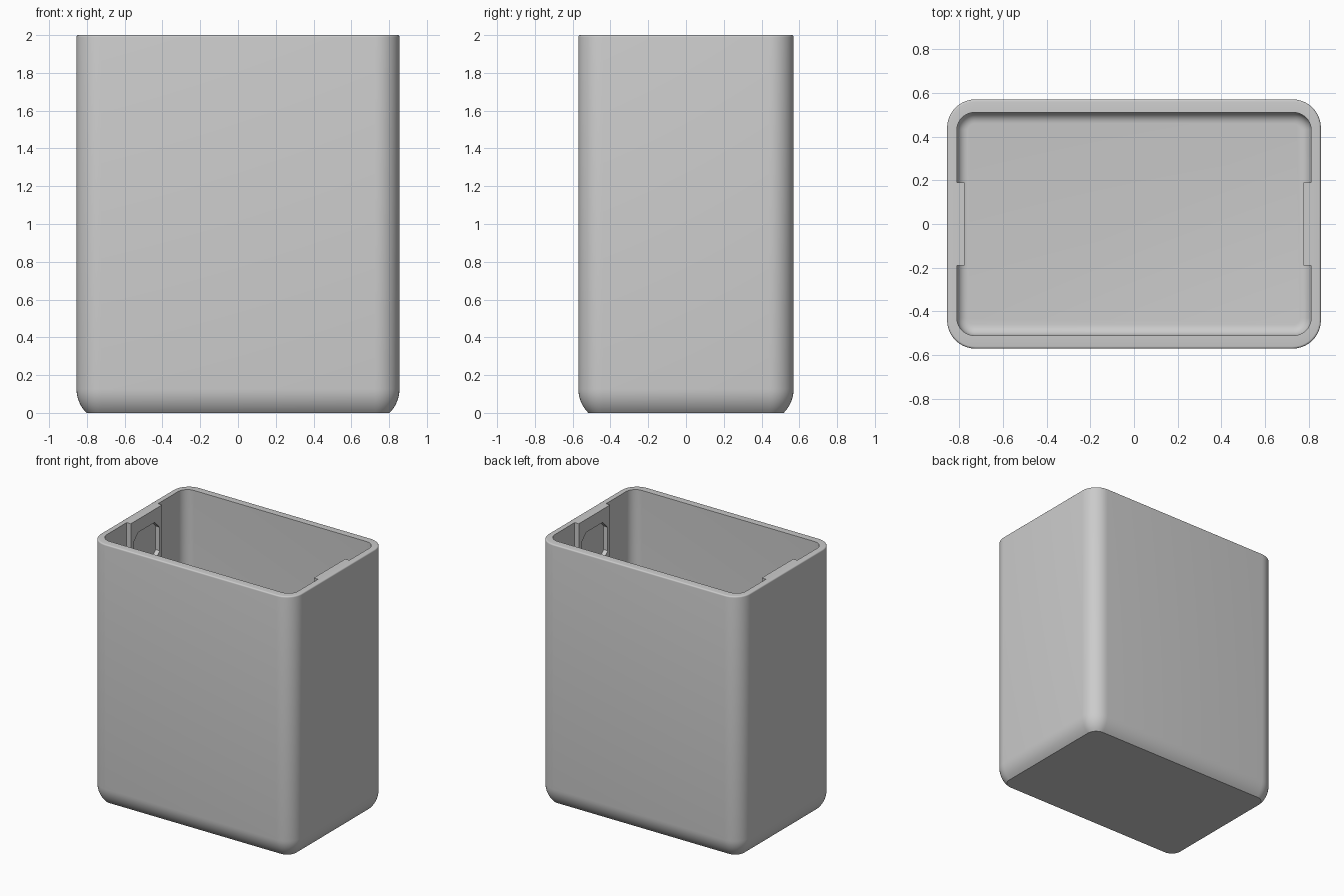
import bpy, bmesh
from math import sin, cos, pi, radians

if "Cube" in bpy.data.objects:
    bpy.data.objects.remove(bpy.data.objects["Cube"])

HX, HY, HEIGHT = 0.855, 0.57, 2.0      # outer half sizes
IX, IY, FLOOR = 0.81, 0.51, 0.06       # inner half sizes and floor level
PAD_X, PAD_Y = 0.775, 0.19             # inner face and half width of the side pads

grey = bpy.data.materials.new("plain grey")
grey.use_nodes = True
grey.diffuse_color = (0.6, 0.6, 0.6, 1)
grey.node_tree.nodes["Principled BSDF"].inputs["Base Color"].default_value = (0.6, 0.6, 0.6, 1)


def make_object(name, bm):
    bmesh.ops.recalc_face_normals(bm, faces=bm.faces)
    mesh = bpy.data.meshes.new(name)
    bm.to_mesh(mesh)
    bm.free()
    mesh.materials.append(grey)
    obj = bpy.data.objects.new(name, mesh)
    bpy.context.collection.objects.link(obj)
    return obj


def rounded_ring(bm, hx, hy, radius, z, steps=10):
    """Rounded rectangle of vertices at one height."""
    verts = []
    corners = [(1, 1), (-1, 1), (-1, -1), (1, -1)]
    for k, (sx, sy) in enumerate(corners):
        for i in range(steps + 1):
            a = (k + i / steps) * pi / 2
            verts.append(bm.verts.new((sx * (hx - radius) + radius * cos(a),
                                       sy * (hy - radius) + radius * sin(a), z)))
    return verts


# Profile as (half x, half y, corner radius, inset, height), outside up then inside down
CORNER, INNER_CORNER = 0.13, 0.08
BASE_R, LIP_R, FILLET = 0.18, 0.01, 0.05
profile = []
for i in range(9):                      # rounded foot that meets the ground at 45 degrees
    a = radians(45) * (1 - i / 8)
    profile.append((HX, HY, CORNER, BASE_R * (1 - cos(a)), BASE_R * (sin(radians(45)) - sin(a))))
for i in range(5):                      # softened outer lip
    a = pi / 2 * i / 4
    profile.append((HX, HY, CORNER, LIP_R * (1 - cos(a)), HEIGHT - LIP_R * (1 - sin(a))))
profile.append((IX, IY, INNER_CORNER, 0, HEIGHT))
for i in range(7):                      # filleted inner floor edge
    a = pi / 2 * i / 6
    profile.append((IX, IY, INNER_CORNER, FILLET * (1 - cos(a)), FLOOR + FILLET * (1 - sin(a))))

# Hollow box
bm = bmesh.new()
rings = [rounded_ring(bm, hx - d, hy - d, r - d, z) for hx, hy, r, d, z in profile]
for low, high in zip(rings, rings[1:]):
    n = len(low)
    for i in range(n):
        j = (i + 1) % n
        bm.faces.new((low[i], low[j], high[j], high[i]))
bm.faces.new(rings[0])
bm.faces.new(rings[-1])
box = make_object("box_shell", bm)
bpy.context.view_layer.objects.active = box
box.select_set(True)
bpy.ops.object.shade_smooth_by_angle(angle=radians(35))
box.select_set(False)


def prism(name, outline, x0, x1):
    """Extrude a (y, z) outline along x."""
    bm = bmesh.new()
    ends = [[bm.verts.new((x, y, z)) for y, z in outline] for x in (x0, x1)]
    n = len(outline)
    for end in ends:
        bm.faces.new(end)
    for i in range(n):
        j = (i + 1) % n
        bm.faces.new((ends[0][i], ends[0][j], ends[1][j], ends[1][i]))
    return make_object(name, bm)


# Side pads with an eight-sided pocket
pad_outline = [(-PAD_Y, FLOOR), (PAD_Y, FLOOR), (PAD_Y, HEIGHT), (-PAD_Y, HEIGHT)]
half_pocket = [(0.08, 1.58), (0.16, 1.66), (0.16, 1.84), (0.10, 1.90)]
pocket_outline = half_pocket + [(-y, z) for y, z in reversed(half_pocket)]
for side, word in ((1, "left"), (-1, "right")):
    pad = prism(word + "_pad", pad_outline, side * PAD_X, side * IX)
    cutter = prism(word + "_pocket_cutter", pocket_outline, side * (PAD_X - 0.1), side * (IX + 0.02))
    cutter.hide_render = True
    cutter.hide_set(True)
    cut = pad.modifiers.new("pocket", "BOOLEAN")
    cut.operation = "DIFFERENCE"
    cut.solver = "EXACT"
    cut.object = cutter
